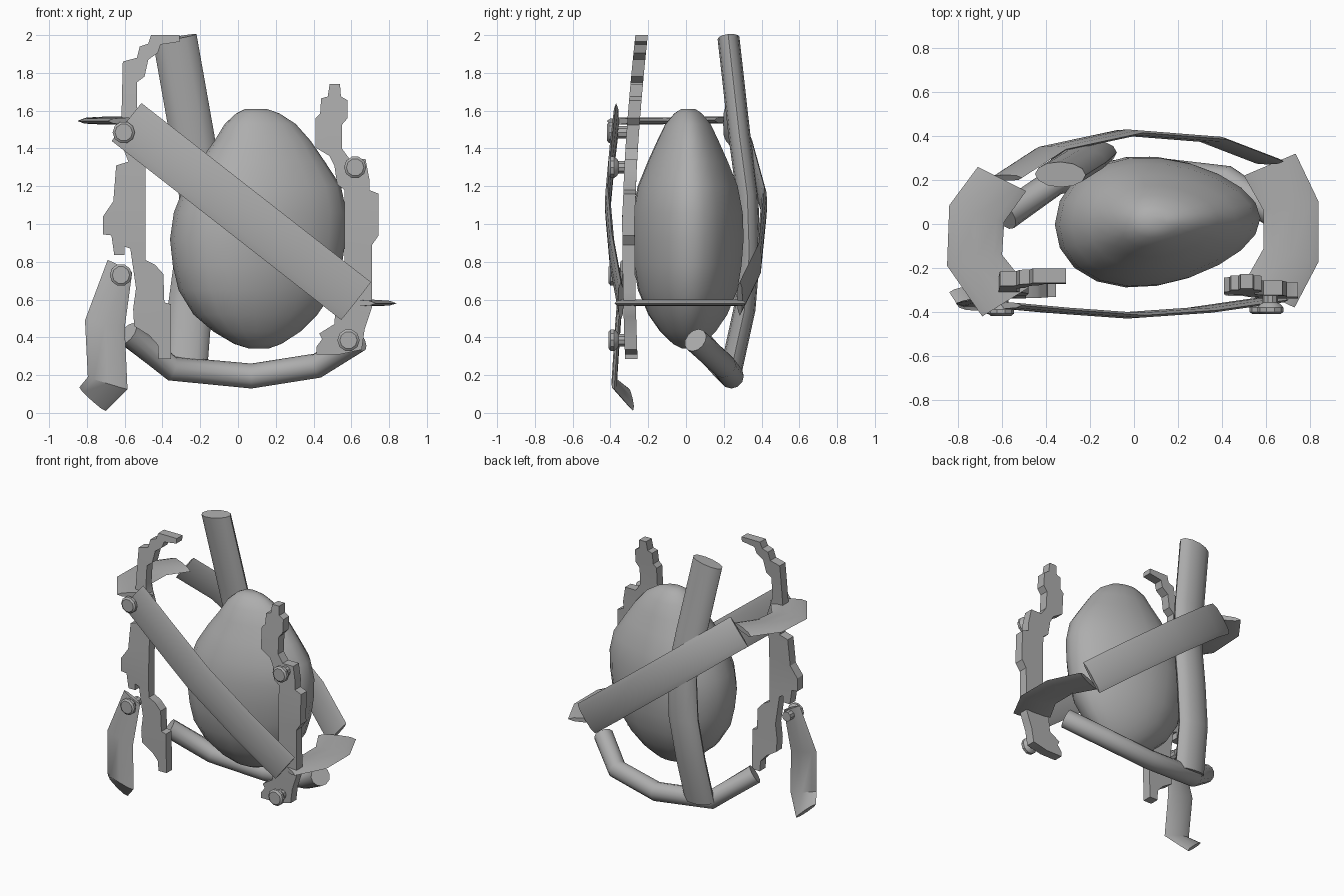
import bpy, bmesh, math
from mathutils import Vector

if "Cube" in bpy.data.objects:
    bpy.data.objects.remove(bpy.data.objects["Cube"])

gray = bpy.data.materials.new("plain_gray")
gray.diffuse_color = (0.42, 0.42, 0.42, 1)
gray.use_nodes = True
gray.node_tree.nodes["Principled BSDF"].inputs["Base Color"].default_value = gray.diffuse_color


def finish(name, bm, angle=35):
    bmesh.ops.recalc_face_normals(bm, faces=bm.faces)
    me = bpy.data.meshes.new(name)
    bm.to_mesh(me)
    bm.free()
    me.materials.append(gray)
    for p in me.polygons:
        p.use_smooth = True
    me.set_sharp_from_angle(angle=math.radians(angle))
    ob = bpy.data.objects.new(name, me)
    bpy.context.collection.objects.link(ob)
    return ob


def skin(name, rings, angle=35):
    """Join closed rings of points into a capped skin."""
    bm = bmesh.new()
    loops = [[bm.verts.new(p) for p in r] for r in rings]
    n = len(loops[0])
    for a, b in zip(loops, loops[1:]):
        for i in range(n):
            j = (i + 1) % n
            bm.faces.new((a[i], a[j], b[j], b[i]))
    bm.faces.new(loops[0])
    bm.faces.new(loops[-1])
    return finish(name, bm, angle)


def tangent(pts, i):
    a, b = pts[max(i - 1, 0)], pts[min(i + 1, len(pts) - 1)]
    return (b - a).normalized()


def tube(name, path, ru, rv, ref, n=12):
    pts = [Vector(p) for p in path]
    rings = []
    for i, p in enumerate(pts):
        t = tangent(pts, i)
        u = (Vector(ref) - t * t.dot(Vector(ref))).normalized()
        v = t.cross(u)
        rings.append([p + u * ru * math.cos(k * math.tau / n) + v * rv * math.sin(k * math.tau / n)
                      for k in range(n)])
    return skin(name, rings, 40)


def ribbon(name, left, right, thick):
    """Lens-shaped strap running between two edge lines."""
    L, R = [Vector(p) for p in left], [Vector(p) for p in right]
    mid = [(a + b) / 2 for a, b in zip(L, R)]
    rings = []
    for i, (a, b) in enumerate(zip(L, R)):
        n = (b - a).cross(tangent(mid, i)).normalized() * thick / 2
        rings.append([a, a.lerp(b, .15) + n * .75, a.lerp(b, .5) + n, a.lerp(b, .85) + n * .75,
                      b, a.lerp(b, .85) - n * .75, a.lerp(b, .5) - n, a.lerp(b, .15) - n * .75])
    return skin(name, rings, 40)


# Egg-shaped core: z, left x, right x
levels = [(.34, .06, .16), (.365, -.02, .23), (.43, -.13, .33), (.52, -.235, .42), (.65, -.315, .51),
          (.78, -.345, .55), (.92, -.36, .57), (1.06, -.34, .575), (1.2, -.285, .545),
          (1.33, -.205, .46), (1.44, -.125, .385), (1.53, -.07, .305), (1.585, -.01, .22), (1.61, .04, .15)]
rings = []
for z, xl, xr in levels:
    cx, rx = (xl + xr) / 2, (xr - xl) / 2
    rings.append([(cx + rx * math.cos(a), .012 + .63 * rx * math.sin(a) * (1 - .2 * math.cos(a))
                   + .03 * rx * math.cos(a), z)
                  for a in (k * math.tau / 20 for k in range(20))])
skin("core", rings, 60)

# Flattened rear pipe and the round tube under the core
tube("rear_pipe", [(-.335, .225, 1.985), (-.24, .285, 1.45), (-.195, .325, 1.15), (-.215, .335, .85),
                   (-.255, .31, .55), (-.28, .24, .23)], .117, .058, (1, 0, 0))
tube("lower_tube", [(-.585, .035, .42), (-.35, .2, .235), (.07, .24, .195), (.42, .2, .25), (.635, .05, .385)],
     .066, .066, (0, 0, 1))


# Diagonal straps in front of and behind the core
def diagonal(name, stations, half, thick):
    left, right = [], []
    for x, y in stations:
        z = 1.54 - (x + .59) * .78
        left.append((x + half * .62, y, z + half * .79))
        right.append((x - half * .62, y, z - half * .79))
    return ribbon(name, left, right, thick)


diagonal("front_strap", [(-.59, -.37), (-.35, -.392), (-.03, -.415), (.3, -.392), (.625, -.345)], .127, .03)
diagonal("rear_strap", [(-.58, .21), (-.38, .34), (-.03, .415), (.35, .385), (.61, .285)], .115, .03)

# Horizontal side straps
ribbon("left_side_strap",
       [(-.71, .26, 1.55), (-.84, .085, 1.55), (-.85, -.19, 1.545), (-.69, -.42, 1.545)],
       [(-.49, .15, 1.55), (-.59, .01, 1.55), (-.6, -.14, 1.545), (-.48, -.29, 1.545)], .036)
ribbon("right_side_strap",
       [(.735, .32, .58), (.84, .1, .58), (.84, -.17, .58), (.73, -.38, .58)],
       [(.5, .22, .585), (.59, .06, .585), (.59, -.11, .585), (.5, -.27, .585)], .034)

# Hanging strap with a curled tip
ribbon("hanging_strap",
       [(-.69, -.335, .81), (-.81, -.36, .49), (-.795, -.38, .19), (-.84, -.31, .135)],
       [(-.56, -.335, .745), (-.6, -.36, .45), (-.585, -.38, .125), (-.70, -.28, .01)], .03)


# Stepped side plates, cut from an outline and bent with height
def bend(z):
    if z > 1.1:
        return -.30 + .065 * ((z - 1.1) / .9) ** 1.5
    return -.305 + .015 * ((1.1 - z) / .8) ** 2


def plate(name, outline, thick=.066):
    bm = bmesh.new()
    bm.faces.new([bm.verts.new((x, 0, z)) for x, z in outline])
    for k in range(1, 14):
        bmesh.ops.bisect_plane(bm, geom=bm.verts[:] + bm.edges[:] + bm.faces[:],
                               plane_co=(0, 0, .25 + k * .13), plane_no=(0, 0, 1))
    front = bm.faces[:]
    ext = bmesh.ops.extrude_face_region(bm, geom=front, use_keep_orig=True)
    moved = {g for g in ext["geom"] if isinstance(g, bmesh.types.BMVert)}
    for v in bm.verts:
        v.co.y = bend(v.co.z) + (thick / 2 if v in moved else -thick / 2)
    return finish(name, bm, 25)


plate("left_plate", [
    (-.46, 2.0), (-.31, 2.0), (-.31, 1.965), (-.41, 1.95), (-.425, 1.905), (-.475, 1.87), (-.495, 1.78),
    (-.535, 1.75), (-.535, 1.6), (-.48, 1.45), (-.49, 1.3), (-.49, .81), (-.44, .785), (-.395, .735),
    (-.39, .585), (-.355, .575), (-.355, .285), (-.42, .285), (-.425, .36), (-.47, .41), (-.55, .46),
    (-.555, .55), (-.54, .66), (-.57, .87), (-.6, .88), (-.6, .835), (-.655, .835), (-.67, .94),
    (-.715, .945), (-.715, 1.04), (-.66, 1.12), (-.645, 1.31), (-.58, 1.33), (-.62, 1.43), (-.61, 1.86),
    (-.535, 1.88), (-.52, 1.94), (-.475, 1.955)])
plate("right_plate", [
    (.485, 1.74), (.54, 1.74), (.545, 1.675), (.58, 1.655), (.58, 1.56), (.55, 1.525), (.55, 1.4),
    (.59, 1.345), (.675, 1.345), (.695, 1.24), (.695, 1.18), (.745, 1.16), (.745, .94), (.71, .89),
    (.71, .56), (.67, .44), (.655, .335), (.54, .31), (.415, .31), (.415, .35), (.445, .39), (.43, .42),
    (.51, .47), (.52, .6), (.565, .76), (.565, 1.18), (.525, 1.21), (.51, 1.31), (.485, 1.36), (.41, 1.405),
    (.41, 1.56), (.435, 1.585), (.44, 1.665), (.475, 1.675)])

# Rivets: head and short shank turned about the front-back axis
rivet = [(-.04, .046), (-.03, .059), (-.01, .059), (.005, .047), (.012, .035), (.09, .035)]
for name, x, y, z in [("upper_left_rivet", -.605, -.378, 1.485), ("upper_right_rivet", .62, -.37, 1.30),
                      ("lower_left_rivet", -.62, -.37, .73), ("lower_right_rivet", .585, -.37, .385)]:
    skin(name, [[(x + r * math.cos(k * math.tau / 10), y + dy, z + r * math.sin(k * math.tau / 10))
                 for k in range(10)] for dy, r in rivet])
